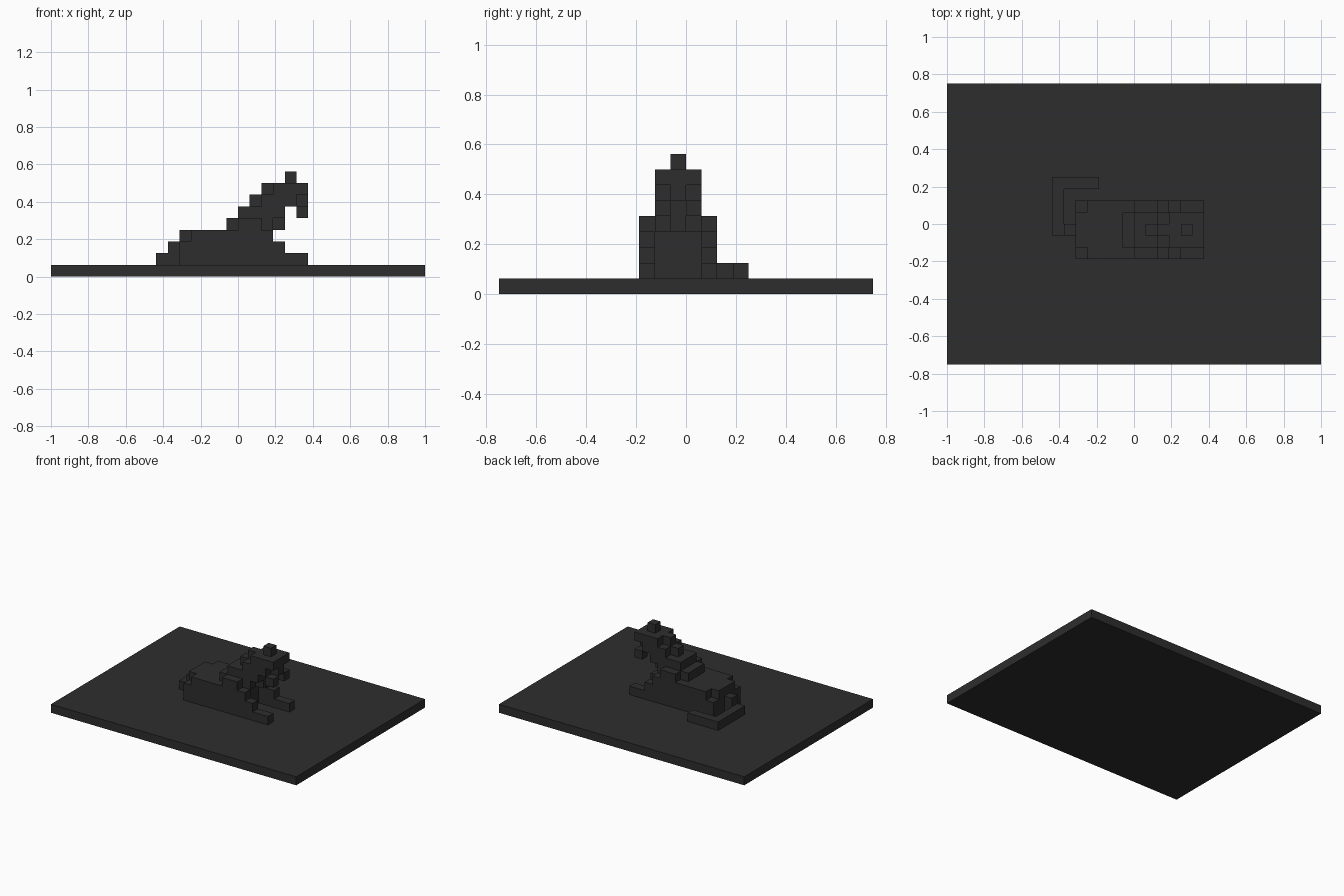
import bpy, bmesh
from mathutils import Matrix, Vector

cube = bpy.data.objects.get("Cube")
if cube:
    bpy.data.objects.remove(cube, do_unlink=True)

V = 0.0625  # edge of one block

stone = bpy.data.materials.new("charcoal")
stone.use_nodes = True
colour = (0.027, 0.027, 0.027, 1)
stone.diffuse_color = colour
stone.node_tree.nodes["Principled BSDF"].inputs["Base Color"].default_value = colour


def blocks(name, boxes, mirrored=False):
    """Boxes given as inclusive block ranges (x0, x1, y0, y1, z0, z1).
    Mirrored parts are repeated across the figure's middle row, y = -1."""
    boxes = list(boxes)
    if mirrored:
        boxes += [(a, b, -2 - d, -2 - c, e, f) for a, b, c, d, e, f in boxes]
    bm = bmesh.new()
    for x0, x1, y0, y1, z0, z1 in boxes:
        size = Vector((x1 - x0 + 1, y1 - y0 + 1, z1 - z0 + 1)) * V
        centre = Vector((x0 + x1 + 1, y0 + y1 + 1, z0 + z1 + 1)) * V / 2
        bmesh.ops.create_cube(bm, size=1, matrix=Matrix.Translation(centre) @ Matrix.Diagonal(size.to_4d()))
    mesh = bpy.data.meshes.new(name)
    bm.to_mesh(mesh)
    bm.free()
    mesh.materials.append(stone)
    obj = bpy.data.objects.new(name, mesh)
    bpy.context.collection.objects.link(obj)
    return obj


# Ground slab
blocks("base", [(-16, 15, -12, 11, 0, 0)])

# Reclining body, with the top rear corners cut away
blocks("body", [(-5, 1, -2, 0, 1, 3)])
blocks("flanks", [(-5, 1, -3, -3, 1, 2), (-4, 1, -3, -3, 3, 3)], True)

# Stepped front legs with long paws
blocks("front_legs", [(2, 2, -3, -3, 1, 3), (3, 3, -3, -3, 1, 2)], True)
blocks("paws", [(4, 5, -3, -3, 1, 1)], True)
blocks("shoulders", [(0, 1, -3, -3, 4, 4)], True)

# Neck leaning forward, and chest block below the chin
blocks("neck", [(-1, 2, -2, 0, 4, 4), (0, 3, -2, 0, 5, 5)])
blocks("chest", [(3, 3, -1, -1, 4, 4)])

# Head with recessed eyes, stepped crest and cheek blocks
blocks("head", [(2, 4, -2, 0, 6, 6), (3, 5, -2, 0, 7, 7)])
blocks("nose", [(5, 5, -1, -1, 6, 6)])
blocks("cheeks", [(5, 5, -2, -2, 5, 5)], True)
blocks("crest", [(1, 1, -1, -1, 6, 6), (2, 2, -1, -1, 7, 7)])
blocks("top_knot", [(4, 4, -1, -1, 8, 8)])

# Tail curling around the left side
blocks("tail", [(-6, -6, -1, -1, 1, 2), (-7, -7, -1, 3, 1, 1), (-6, -4, 3, 3, 1, 1)])
